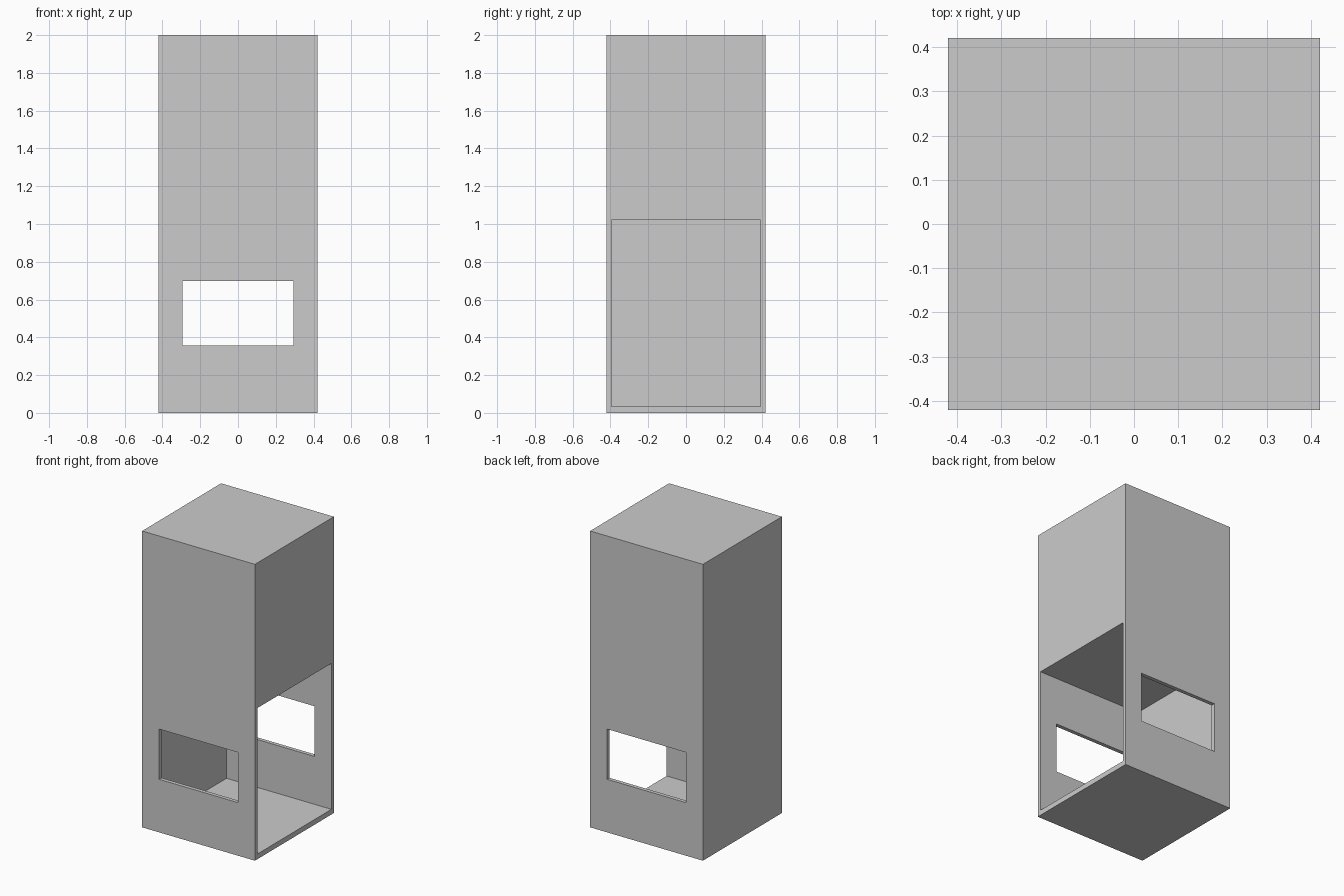
import bpy
import bmesh
from mathutils import Vector

if "Cube" in bpy.data.objects:
    bpy.data.objects.remove(bpy.data.objects["Cube"])


def box(name, lo, hi):
    """Axis-aligned box between two corners."""
    lo, hi = Vector(lo), Vector(hi)
    bm = bmesh.new()
    bmesh.ops.create_cube(bm, size=1)
    for v in bm.verts:
        v.co = (lo + hi) / 2 + v.co * (hi - lo)
    mesh = bpy.data.meshes.new(name)
    bm.to_mesh(mesh)
    bm.free()
    obj = bpy.data.objects.new(name, mesh)
    bpy.context.collection.objects.link(obj)
    return obj


def cut(target, cutter):
    """Subtract the cutter from the target, then discard it."""
    cutter.hide_render = True
    mod = target.modifiers.new("cut", 'BOOLEAN')
    mod.operation = 'DIFFERENCE'
    mod.solver = 'EXACT'
    mod.object = cutter
    bpy.context.view_layer.objects.active = target
    bpy.ops.object.modifier_apply(modifier=mod.name)
    bpy.data.objects.remove(cutter)


H = 0.421        # half width of the square tower
INNER = 0.395    # half width of the compartment

# Tall cabinet body, solid in its upper half
cabinet = box("cabinet_body", (-H, -H, 0), (H, H, 2))

# Lower compartment, fully open on the right side
cut(cabinet, box("compartment_cutter", (-H + 0.059, -INNER, 0.035), (H + 0.2, INNER, 1.02)))

# Matching windows through the front and back walls
cut(cabinet, box("window_cutter", (-0.294, -1, 0.358), (0.294, 1, 0.697)))
